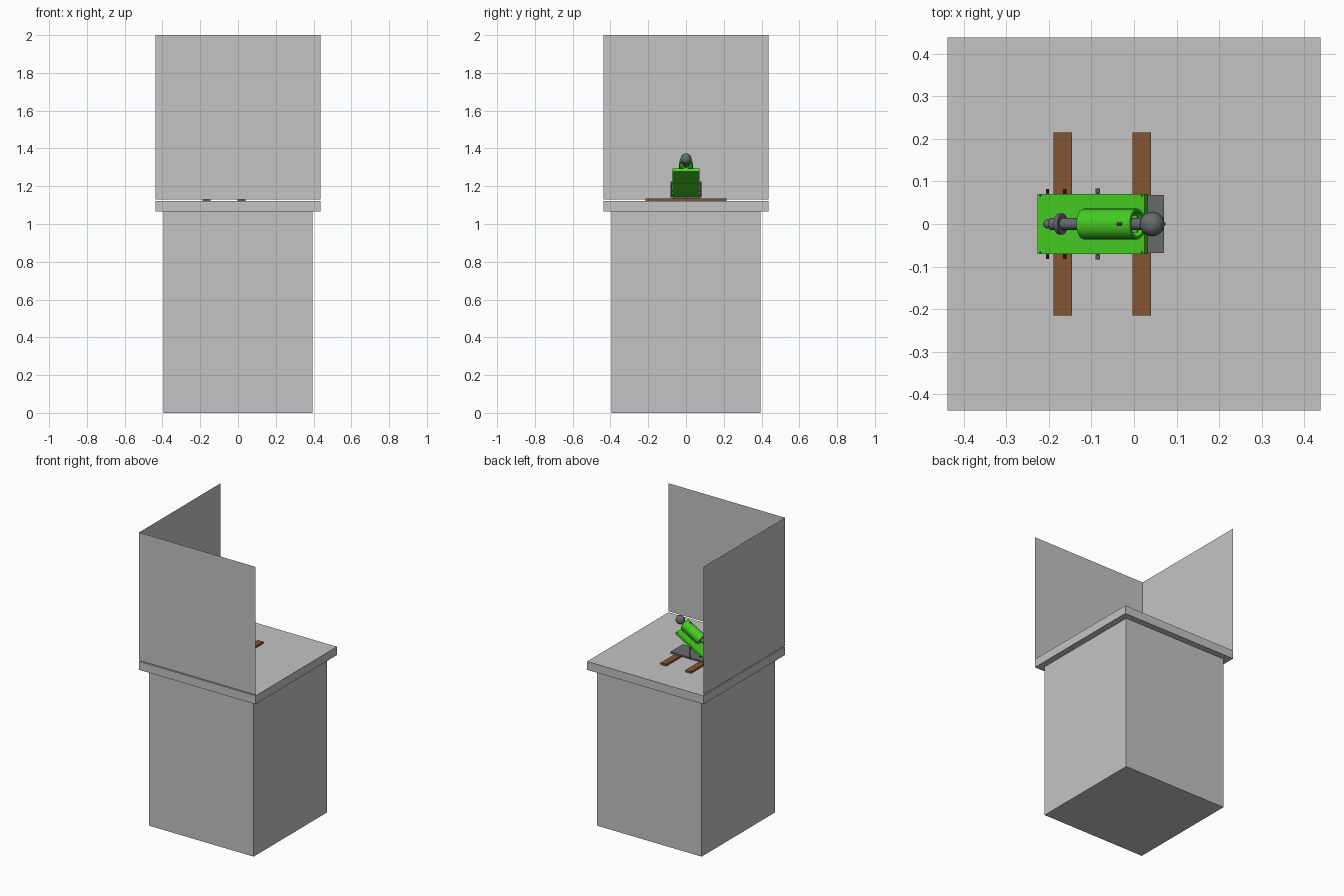
import bpy, math
from mathutils import Vector

if "Cube" in bpy.data.objects:
    bpy.data.objects.remove(bpy.data.objects["Cube"])


def material(name, r, g, b):
    m = bpy.data.materials.new(name)
    m.diffuse_color = (r, g, b, 1)
    m.use_nodes = True
    m.node_tree.nodes["Principled BSDF"].inputs["Base Color"].default_value = m.diffuse_color
    return m


GREY = material("light grey", 0.55, 0.55, 0.55)
GREEN = material("bright green", 0.06, 0.62, 0.017)
IRON = material("iron grey", 0.13, 0.15, 0.15)
BROWN = material("wood brown", 0.23, 0.09, 0.03)
RUST = material("rod brown", 0.12, 0.04, 0.02)


def finish(o, name, mat, smooth=False):
    o.name = name
    o.data.materials.append(mat)
    if smooth:
        bpy.ops.object.shade_smooth_by_angle()
    return o


def box(name, mat, lo, hi, rot=0):
    lo, hi = Vector(lo), Vector(hi)
    bpy.ops.mesh.primitive_cube_add(size=1, location=(lo + hi) / 2)
    o = bpy.context.object
    o.scale = hi - lo
    o.rotation_euler.y = rot
    return finish(o, name, mat)


def rod(name, mat, a, b, r, sides=20):
    a, b = Vector(a), Vector(b)
    bpy.ops.mesh.primitive_cylinder_add(vertices=sides, radius=r, depth=(b - a).length, location=(a + b) / 2)
    o = bpy.context.object
    o.rotation_euler = (b - a).to_track_quat('Z', 'Y').to_euler()
    return finish(o, name, mat, True)


def ball(name, mat, p, r):
    bpy.ops.mesh.primitive_uv_sphere_add(segments=24, ring_count=14, radius=r, location=p)
    return finish(bpy.context.object, name, mat, True)


def lathe(name, mat, profile, origin, tilt, sides=32):
    # closed (along, radius) profile turned around a tilted axis
    n = len(profile)
    verts = [(t, r * math.cos(k * math.tau / sides), r * math.sin(k * math.tau / sides))
             for k in range(sides) for t, r in profile]
    faces = [(k * n + i, k * n + (i + 1) % n, (k + 1) % sides * n + (i + 1) % n, (k + 1) % sides * n + i)
             for k in range(sides) for i in range(n)]
    me = bpy.data.meshes.new(name)
    me.from_pydata(verts, [], faces)
    o = bpy.data.objects.new(name, me)
    bpy.context.collection.objects.link(o)
    o.location = origin
    o.rotation_euler.y = -tilt
    bpy.ops.object.select_all(action='DESELECT')
    o.select_set(True)
    bpy.context.view_layer.objects.active = o
    bpy.ops.object.mode_set(mode='EDIT')
    bpy.ops.mesh.select_all(action='SELECT')
    bpy.ops.mesh.normals_make_consistent(inside=False)
    bpy.ops.object.mode_set(mode='OBJECT')
    return finish(o, name, mat, True)


# pedestal and its top slab
box("pedestal", GREY, (-.395, -.395, 0), (.395, .395, 1.065))
box("pedestal_top", GREY, (-.438, -.438, 1.065), (.438, .438, 1.122))

# two thin backdrop walls
for name, corners in (("front_wall", [(-.438, -.438), (.438, -.438)]),
                      ("left_wall", [(-.438, .438), (-.438, -.438)])):
    (ax, ay), (bx, by) = corners
    me = bpy.data.meshes.new(name)
    me.from_pydata([(ax, ay, 1.129), (bx, by, 1.129), (bx, by, 2), (ax, ay, 2)], [], [(0, 1, 2, 3)])
    o = bpy.data.objects.new(name, me)
    bpy.context.collection.objects.link(o)
    me.materials.append(GREY)

# planks and base plate
for x in (-.1675, .0185):
    box("plank", BROWN, (x - .0215, -.215, 1.122), (x + .0215, .215, 1.135))
box("base_plate", IRON, (-.21, -.068, 1.135), (.07, .068, 1.145))
ball("base_knob", IRON, (.07, 0, 1.14), .004)

# tilted deck, rising towards +x
A = math.radians(30)
D = Vector((math.cos(A), 0, math.sin(A)))
N = Vector((-math.sin(A), 0, math.cos(A)))
mid = Vector((-.097, 0, 1.2135))
half = Vector((.145, .071, .008))
box("deck", GREEN, mid - half, mid + half, -A)
for s in (-1, 1):
    for e in (-1, 1):
        p = mid + D * .138 * e + Vector((0, .067 * s, 0)) + N * .007
        rod("deck_screw", IRON, p, p + N * .003, .003, 8)
    # hinge posts
    rod("hinge_post", IRON, (-.085, .077 * s, 1.14), (-.085, .077 * s, 1.225), .004, 10)
    rod("hinge_nut", IRON, (-.085, .072 * s, 1.215), (-.085, .083 * s, 1.215), .006, 6)

# cross rods
for x, z in ((-.203, 1.153), (-.163, 1.176), (-.085, 1.215)):
    rod("cross_rod", RUST, (x, -.082, z), (x, .082, z), .004, 10)

# barrel: open tube on a cradle
muzzle = Vector((.008, 0, 1.325))
lathe("barrel", GREEN, [(-.145, .012), (-.145, .036), (0, .036), (0, .029), (-.13, .029), (-.13, .012)], muzzle, A)
c = muzzle - D * .072 - N * .034
h = Vector((.06, .02, .014))
box("barrel_cradle", GREEN, c - h, c + h, -A)

# plunger: ball, rod, collar and tail knob on the barrel axis
axis = lambda t: muzzle + D * t
ball("muzzle_ball", IRON, axis(.04), .029)
rod("plunger_rod", IRON, axis(-.235), axis(.03), .014)
rod("plunger_collar", IRON, axis(-.213), axis(-.203), .025)
rod("plunger_neck", IRON, axis(-.24), axis(-.2), .008)
ball("tail_knob", IRON, axis(-.243), .011)
s = axis(-.028) + N * .036
rod("barrel_sight", IRON, s - D * .007, s + D * .007, .003, 8)
